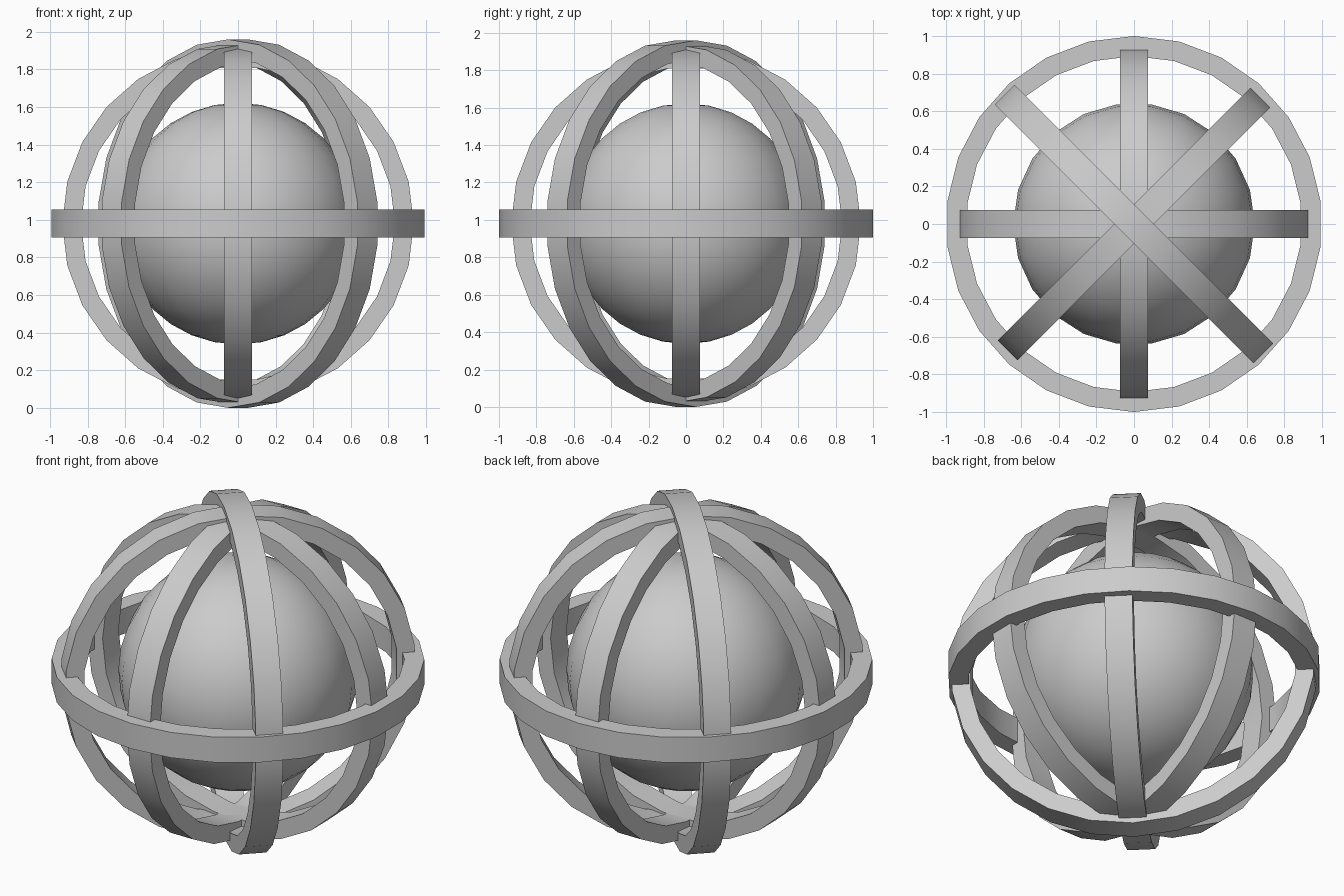
import bpy, bmesh
from math import pi, cos, sin, radians
from mathutils import Matrix

if "Cube" in bpy.data.objects:
    bpy.data.objects.remove(bpy.data.objects["Cube"])

CZ = 0.98      # height of the common centre
SIDES = 26
WIDTH = 0.15


def band(name, radius, rot, thick=0.1, phase=0.0):
    """Flat hoop of rectangular section around local z, then rotated."""
    bm = bmesh.new()
    h = WIDTH / 2
    section = [(radius, -h), (radius, h), (radius - thick, h), (radius - thick, -h)]
    rows = []
    for i in range(SIDES):
        a = 2 * pi * i / SIDES + phase
        rows.append([bm.verts.new((r * cos(a), r * sin(a), z)) for r, z in section])
    for i in range(SIDES):
        p, q = rows[i], rows[(i + 1) % SIDES]
        for k in range(4):
            m = (k + 1) % 4
            bm.faces.new((p[k], q[k], q[m], p[m]))
    bm.transform(Matrix.Translation((0, 0, CZ)) @ rot)
    bmesh.ops.recalc_face_normals(bm, faces=bm.faces)
    me = bpy.data.meshes.new(name)
    bm.to_mesh(me)
    bm.free()
    ob = bpy.data.objects.new(name, me)
    bpy.context.collection.objects.link(ob)
    smooth(ob)


def smooth(ob):
    bpy.ops.object.select_all(action='DESELECT')
    ob.select_set(True)
    bpy.context.view_layer.objects.active = ob
    bpy.ops.object.shade_smooth_by_angle(angle=radians(30))


def upright(deg):
    return Matrix.Rotation(radians(deg), 4, 'Z') @ Matrix.Rotation(pi / 2, 4, 'X')


# Equator hoop
band("equator_hoop", 1.0, Matrix.Identity(4), 0.107, pi / 2)

# Upright hoops, nested by radius
band("side_hoop", 0.935, upright(0))
band("front_hoop", 0.935, upright(90))
band("inner_diagonal_hoop", 0.957, upright(45), phase=pi / 2)
band("outer_diagonal_hoop", 0.98, upright(-45), phase=pi / 2)

# Central ball
bpy.ops.mesh.primitive_uv_sphere_add(segments=22, ring_count=16, radius=0.643,
                                     location=(0, 0, CZ), rotation=(0, 0, pi / 2))
ball = bpy.context.object
ball.name = "central_ball"
smooth(ball)
